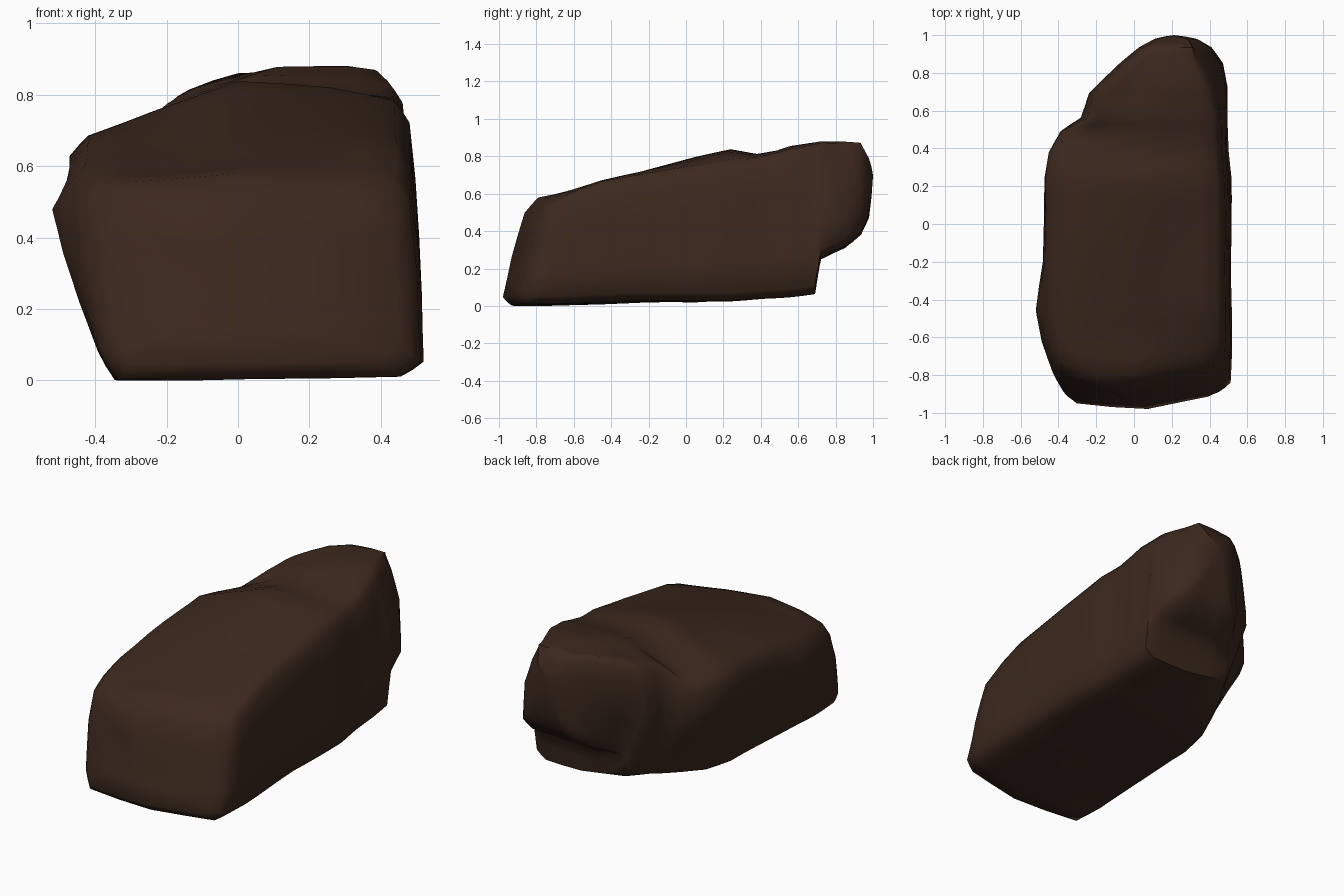
import bpy, bmesh
from mathutils import noise, Vector

if "Cube" in bpy.data.objects:
    bpy.data.objects.remove(bpy.data.objects["Cube"])

# Cross-sections from front to back:
# y, bottom-left x, widest-left x, shoulder-left x, shoulder z, crest z, right x, right z, underside z
SECTIONS = [
    (-1.01, -.31, -.38, -.36, .46, .50, .46, .49, .04),
    (-0.96, -.34, -.43, -.43, .52, .58, .515, .56, .00),
    (-0.74, -.35, -.49, -.46, .55, .61, .52, .62, .00),
    (-0.46, -.34, -.525, -.48, .57, .66, .52, .665, .01),
    (-0.20, -.34, -.48, -.475, .62, .735, .515, .71, .02),
    (0.05, -.33, -.475, -.47, .645, .795, .515, .75, .02),
    (0.24, -.30, -.475, -.47, .655, .84, .515, .785, .02),
    (0.38, -.25, -.45, -.45, .63, .81, .50, .795, .03),
    (0.49, -.20, -.39, -.38, .63, .825, .495, .82, .035),
    (0.56, -.16, -.28, -.25, .75, .85, .495, .84, .04),
    (0.69, -.09, -.24, -.22, .77, .87, .495, .865, .055),
    (0.72, -.07, -.21, -.19, .785, .875, .495, .87, .25),
    (0.85, .01, -.07, -.05, .83, .875, .47, .87, .31),
    (0.935, .07, .03, .05, .84, .875, .41, .865, .38),
    (0.98, .14, .11, .13, .77, .79, .34, .78, .47),
]


def ring(y, xb, xm, xt, zt, zc, xr, zr, zb):
    """Closed outline of one slice with chamfered corners."""
    c = .05 * min(1, (xr - xt) / .5)
    xc = max(0, (y - .5) * .5)
    zm = zb + (zt - zb) * (.85 if -.6 < y < -.3 else .65)
    f = min(1, max(0, (-.5 - y) / .4))               # front lean
    b = min(1, max(0, (y - .6) / .2)) * c            # back right corner leans in
    e = .05 * min(1, max(0, (y - .15) / .4)) if y < .7 else 0  # raised back left base
    pts = [
        (xb, zb + e), (xb - .6 * c - .02 * f, zb + 1.6 * c + e), (xm, zm), (xt, zt - .5 * c),
        (xt + c, zt + .6 * c), ((xt + xc) / 2, (zt + zc) / 2 + .01),
        (xc, zc), ((xc + xr) / 2, (zc + zr) / 2 + .005),
        (xr - 1.5 * c - 1.2 * b, zr), (xr - .7 * c - .9 * b, zr - 1.2 * c - b),
        (xr - .2 * c, (zr + zb) / 2),
        (xr, zb + c), (xr - 1.2 * c, zb + .01), ((xb + xr) / 2, zb + .005),
    ]
    # the front slices lean back and wrap around the corners
    return [(x, y + f * (.29 * z + .2 * max(0, x) + .3 * max(0, -x - .15)), z) for x, z in pts]


# Loft the slices into one boulder
bm = bmesh.new()
rings = [[bm.verts.new(p) for p in ring(*s)] for s in SECTIONS]
n = len(rings[0])
for a, b in zip(rings, rings[1:]):
    for i in range(n):
        j = (i + 1) % n
        bm.faces.new((a[i], a[j], b[j], b[i]))

# Bulging front and back ends
caps = [bm.faces.new(rings[0][::-1]), bm.faces.new(rings[-1])]
for v in bmesh.ops.poke(bm, faces=caps)["verts"]:
    v.co = (-.03, -.935, .26) if v.co.y < 0 else (.21, 1.005, .70)

# Round off and weather the surface
bmesh.ops.subdivide_edges(bm, edges=bm.edges[:], cuts=1, use_grid_fill=True)
bmesh.ops.smooth_vert(bm, verts=bm.verts[:], factor=.1,
                      use_axis_x=True, use_axis_y=True, use_axis_z=True)
bmesh.ops.recalc_face_normals(bm, faces=bm.faces[:])
bm.normal_update()
for v in bm.verts:
    v.co += v.normal * (.001 + .008 * noise.noise(v.co * 3.5 + Vector((4, 1, 7))))
    v.co.z = max(v.co.z, 0)
    v.co.y = max(-1, min(1, v.co.y))

mesh = bpy.data.meshes.new("boulder")
bm.to_mesh(mesh)
bm.free()
boulder = bpy.data.objects.new("boulder", mesh)
bpy.context.collection.objects.link(boulder)

# Dark brown stone
stone = bpy.data.materials.new("dark_brown_stone")
stone.diffuse_color = (.045, .0215, .0125, 1)
stone.use_nodes = True
stone.node_tree.nodes["Principled BSDF"].inputs["Base Color"].default_value = stone.diffuse_color
mesh.materials.append(stone)

bpy.context.view_layer.objects.active = boulder
boulder.select_set(True)
bpy.ops.object.shade_smooth_by_angle(angle=1.0)
